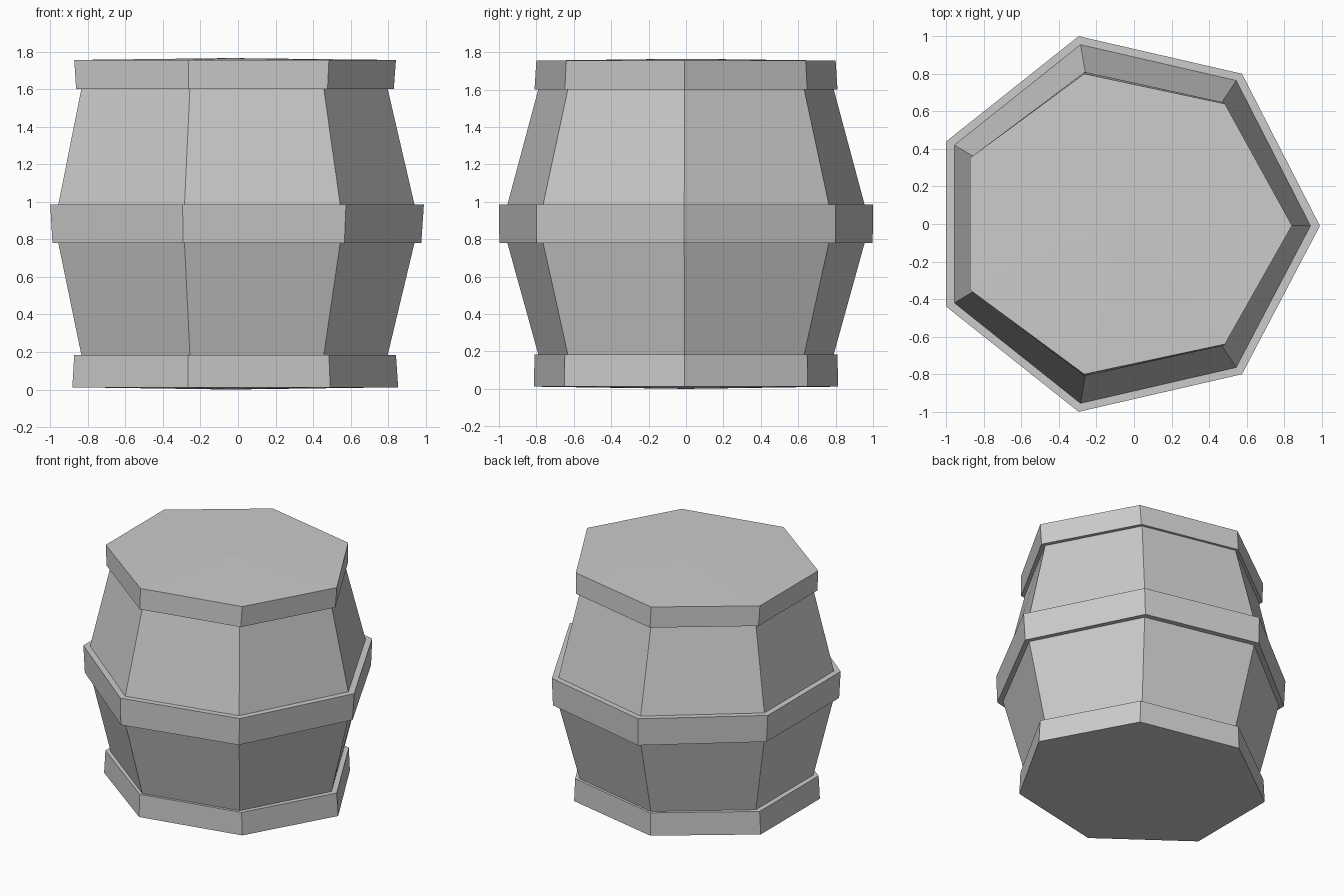
import bpy
import bmesh

cube = bpy.data.objects.get("Cube")
if cube:
    bpy.data.objects.remove(cube, do_unlink=True)

grey = bpy.data.materials.new("barrel grey")
grey.use_nodes = True
colour = (0.6, 0.6, 0.6, 1)
grey.diffuse_color = colour
grey.node_tree.nodes["Principled BSDF"].inputs["Base Color"].default_value = colour

# Seven-sided plan of the widest hoop, one corner pointing to +x
half = [(0.575, 0.80), (-0.295, 1.0), (-1.0, 0.44)]
plan = [(0.99, -0.01)] + half + [(x, -y) for x, y in reversed(half)]


def loft(name, rings, tip=None):
    """Skin rings of (x scale, y scale, z); tip closes the last ring with a shallow fan."""
    bm = bmesh.new()
    loops = [[bm.verts.new((x * sx - 0.08 * (1 - sx), y * sy, z)) for x, y in plan]
             for sx, sy, z in rings]
    n = len(plan)
    for a, b in zip(loops, loops[1:]):
        for i in range(n):
            j = (i + 1) % n
            bm.faces.new((a[i], a[j], b[j], b[i]))
    if tip is not None:
        centre = bm.verts.new((-0.04, 0, tip))
        for i in range(n):
            bm.faces.new((loops[-1][i], loops[-1][(i + 1) % n], centre))
    bmesh.ops.recalc_face_normals(bm, faces=bm.faces)
    if tip is not None:
        # Make the fan face away from the barrel
        fan = centre.link_faces[0]
        if fan.normal.z * (tip - 0.9) < 0:
            bmesh.ops.reverse_faces(bm, faces=bm.faces)
    mesh = bpy.data.meshes.new(name)
    bm.to_mesh(mesh)
    bm.free()
    mesh.materials.append(grey)
    obj = bpy.data.objects.new(name, mesh)
    bpy.context.collection.objects.link(obj)
    return obj


# Staves: two tapering halves that run behind the hoops
loft("lower_staves", [(0.82, 0.79, 0.185), (0.953, 0.955, 0.78)])
loft("upper_staves", [(0.953, 0.955, 0.985), (0.82, 0.79, 1.6)])

# Middle hoop with its two ledges
loft("middle_hoop", [(0.953, 0.955, 0.78), (0.987, 0.998, 0.78),
                     (1.0, 1.0, 0.985), (0.953, 0.955, 0.985)])

# End hoops with slightly domed lids
loft("top_hoop_and_lid", [(0.82, 0.79, 1.6), (0.85, 0.81, 1.6),
                          (0.861, 0.80, 1.755)], tip=1.765)
loft("bottom_hoop_and_base", [(0.82, 0.79, 0.185), (0.861, 0.81, 0.185),
                              (0.872, 0.813, 0.012)], tip=0.0)
